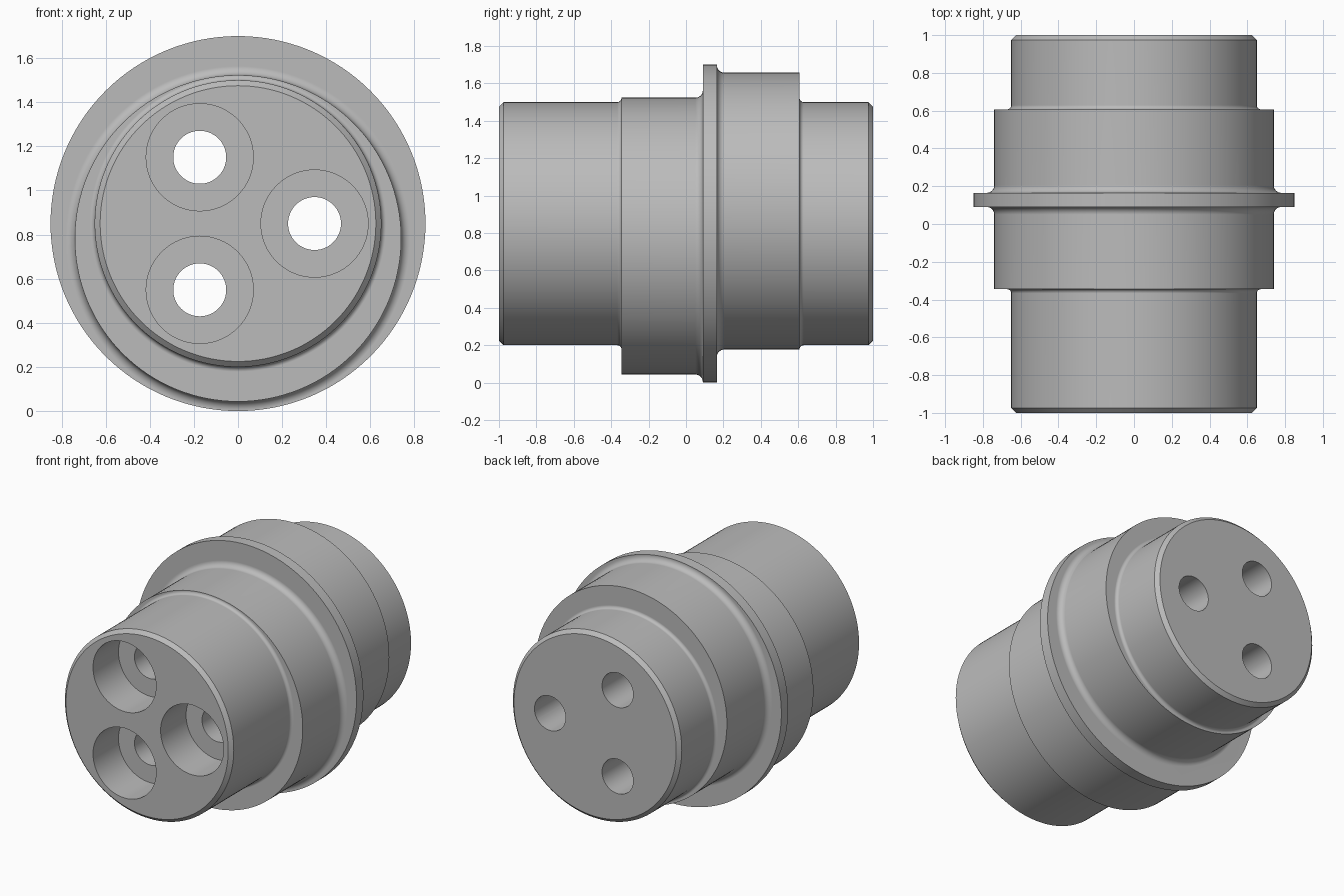
import bpy, bmesh
from math import sin, cos, pi, radians

cube = bpy.data.objects.get("Cube")
if cube:
    bpy.data.objects.remove(cube, do_unlink=True)

AXIS_Z = 0.85      # height of the main axis
ECCENTRIC = 0.067  # offset of the two lobes
SEGMENTS = 128

steel = bpy.data.materials.new("grey_steel")
steel.use_nodes = True
GREY = (0.5, 0.5, 0.5, 1)
steel.diffuse_color = GREY
steel.node_tree.nodes["Principled BSDF"].inputs["Base Color"].default_value = GREY


def lathe(name, profile, x=0.0, z=AXIS_Z, segments=SEGMENTS):
    """Closed solid turned about the y direction from (y, radius) points."""
    bm = bmesh.new()
    rings = []
    for y, r in profile:
        rings.append([bm.verts.new((x + r * cos(2 * pi * i / segments), y,
                                    z + r * sin(2 * pi * i / segments)))
                      for i in range(segments)])
    for a, b in zip(rings, rings[1:]):
        for i in range(segments):
            j = (i + 1) % segments
            bm.faces.new((a[i], a[j], b[j], b[i]))
    bm.faces.new(rings[0])
    bm.faces.new(rings[-1])
    bmesh.ops.recalc_face_normals(bm, faces=bm.faces)
    mesh = bpy.data.meshes.new(name)
    bm.to_mesh(mesh)
    bm.free()
    mesh.materials.append(steel)
    obj = bpy.data.objects.new(name, mesh)
    bpy.context.collection.objects.link(obj)
    return obj


def fillet(wall_y, r, size, side, steps=6):
    """Concave arc rising from radius r to a wall; side is the wall's direction."""
    return [(wall_y - side * size * (1 - sin(a)), r + size * (1 - cos(a)))
            for a in (pi / 2 * i / steps for i in range(steps + 1))]


def combine(target, other, operation):
    mod = target.modifiers.new(operation.title(), "BOOLEAN")
    mod.operation = operation
    mod.solver = "EXACT"
    mod.object = other
    bpy.context.view_layer.objects.active = target
    bpy.ops.object.modifier_apply(modifier=mod.name)
    bpy.data.objects.remove(other, do_unlink=True)


# Shaft with chamfered ends and fillets where it meets the lobes
front_end, back_end = -0.345, 0.607
shaft = ([(-1, 0.625), (-0.975, 0.65)]
         + fillet(front_end, 0.65, 0.022, 1)
         + [(front_end + 0.02, 0.6), (back_end - 0.02, 0.6)]
         + fillet(back_end, 0.65, 0.022, -1)[::-1]
         + [(0.975, 0.65), (1, 0.625)])
body = lathe("eccentric_bushing", shaft)

# Flange and the two eccentric lobes, filleted into the flange
flange_front, flange_back = 0.09, 0.165
flange = lathe("flange", [(flange_front, 0.85), (flange_back, 0.85)])
front_lobe = lathe("front_lobe", [(front_end, 0.74)]
                   + fillet(flange_front, 0.74, 0.04, 1)
                   + [(flange_front + 0.02, 0.7)], z=AXIS_Z - ECCENTRIC)
back_lobe = lathe("back_lobe", [(flange_back - 0.02, 0.7)]
                  + fillet(flange_back, 0.74, 0.04, -1)[::-1]
                  + [(back_end, 0.74)], z=AXIS_Z + ECCENTRIC)
for part in (flange, front_lobe, back_lobe):
    combine(body, part, "UNION")

# Three counterbored through holes
for k in range(3):
    angle = 2 * pi * k / 3
    cutter = lathe("bolt_hole_cutter",
                   [(-1.1, 0.243), (-0.72, 0.243), (-0.72, 0.12), (1.1, 0.12)],
                   x=0.347 * cos(angle), z=AXIS_Z + 0.347 * sin(angle), segments=64)
    cutter.hide_render = True
    combine(body, cutter, "DIFFERENCE")

# Smooth walls, crisp edges
bpy.ops.object.select_all(action="DESELECT")
body.select_set(True)
bpy.context.view_layer.objects.active = body
bpy.ops.object.shade_smooth_by_angle(angle=radians(30))
normals = body.modifiers.new("Weighted normals", "WEIGHTED_NORMAL")
normals.keep_sharp = True
